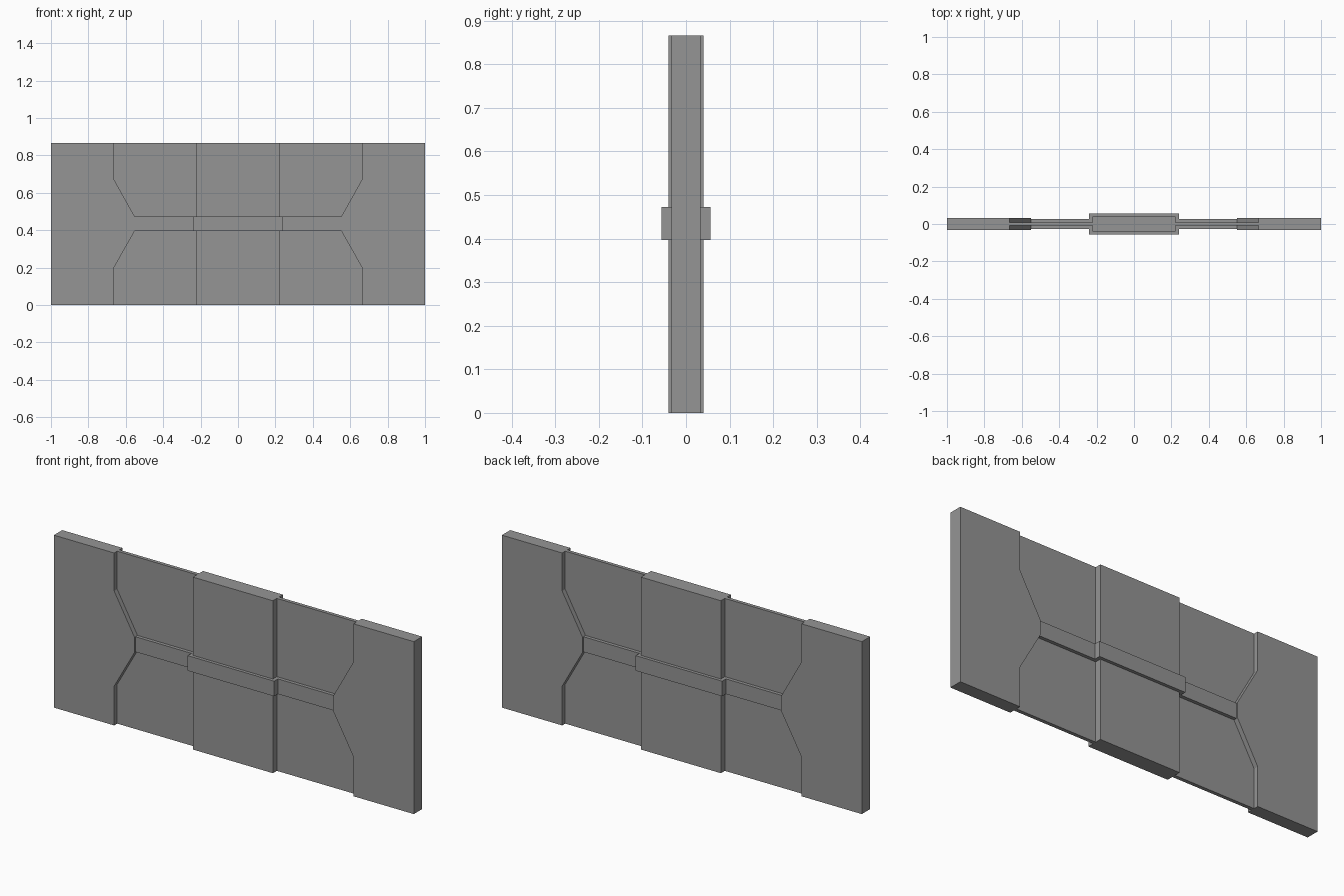
import bpy
import bmesh

cube = bpy.data.objects.get("Cube")
if cube:
    bpy.data.objects.remove(cube, do_unlink=True)

HEIGHT = 0.866
RAIL_LOW, RAIL_HIGH = 0.397, 0.473

grey = bpy.data.materials.new("plain grey")
grey.use_nodes = True
color = (0.3, 0.3, 0.3, 1)
grey.diffuse_color = color
grey.node_tree.nodes["Principled BSDF"].inputs["Base Color"].default_value = color


def slab(name, outline, half_depth):
    """Extrude an x-z outline evenly to both sides of y = 0."""
    bm = bmesh.new()
    face = bm.faces.new([bm.verts.new((x, -half_depth, z)) for x, z in outline])
    grown = bmesh.ops.extrude_face_region(bm, geom=[face])
    moved = [v for v in grown["geom"] if isinstance(v, bmesh.types.BMVert)]
    bmesh.ops.translate(bm, verts=moved, vec=(0, 2 * half_depth, 0))
    bmesh.ops.recalc_face_normals(bm, faces=bm.faces)
    mesh = bpy.data.meshes.new(name)
    bm.to_mesh(mesh)
    bm.free()
    mesh.materials.append(grey)
    obj = bpy.data.objects.new(name, mesh)
    bpy.context.collection.objects.link(obj)
    return obj


def box(name, x0, x1, z0, z1, half_depth):
    return slab(name, [(x0, z0), (x1, z0), (x1, z1), (x0, z1)], half_depth)


# Central post and its raised band
box("center_post", -0.222, 0.222, 0, HEIGHT, 0.04)
box("center_band", -0.24, 0.24, RAIL_LOW, RAIL_HIGH, 0.056)

for side, s in (("left", 1), ("right", -1)):
    # Recessed panel and the rail across it
    box(side + "_thin_panel", s * 0.2, s * 0.7, 0, HEIGHT, 0.009)
    box(side + "_rail", s * 0.2, s * 0.6, RAIL_LOW, RAIL_HIGH, 0.026)

    # End post widening towards the rail
    profile = [(1, 0), (1, HEIGHT), (0.665, HEIGHT), (0.665, 0.675),
               (0.552, RAIL_HIGH), (0.552, RAIL_LOW), (0.665, 0.197), (0.665, 0)]
    slab(side + "_end_post", [(s * x, z) for x, z in profile], 0.033)
